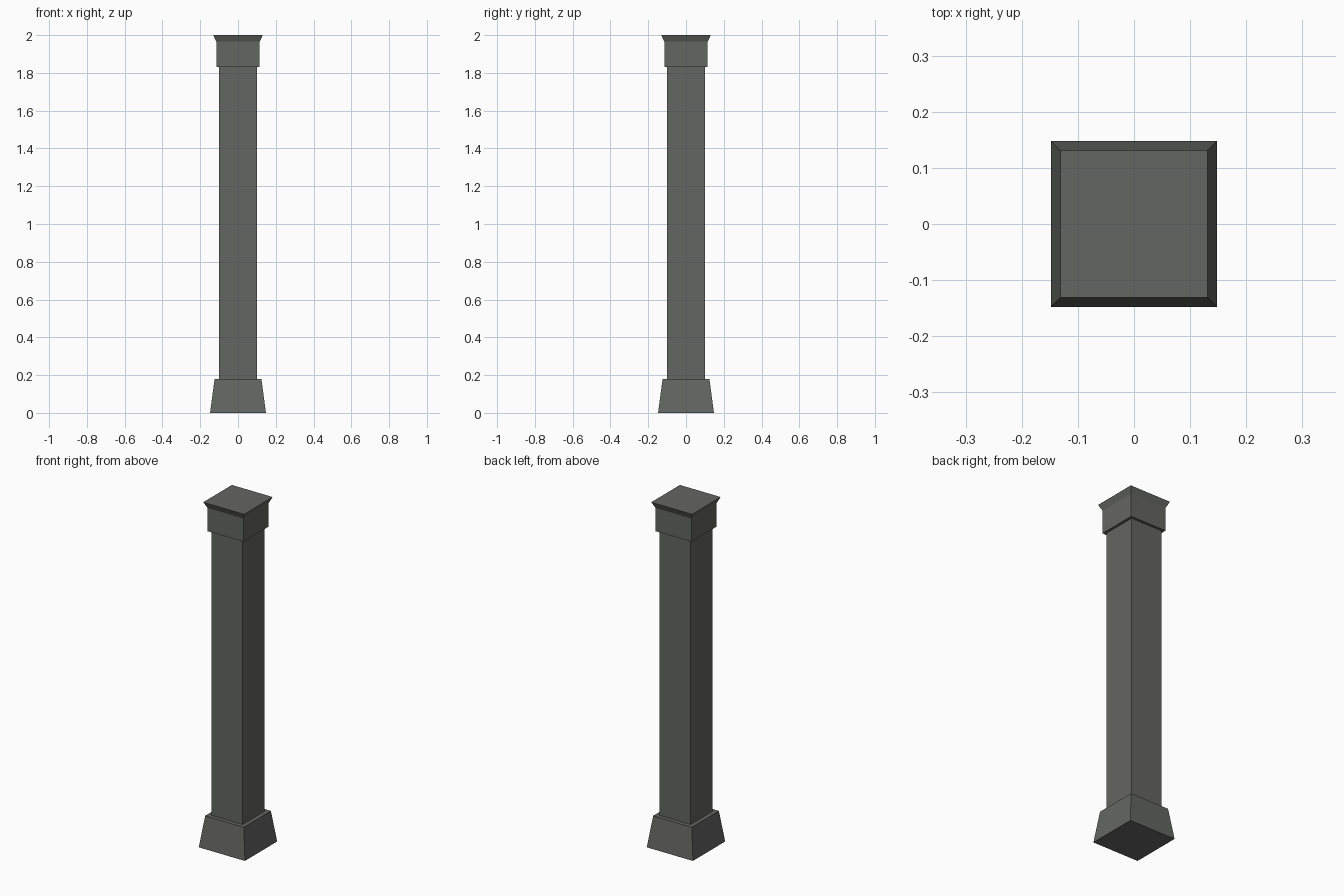
import bpy, bmesh

if "Cube" in bpy.data.objects:
    bpy.data.objects.remove(bpy.data.objects["Cube"])

# One dark stone colour
stone = bpy.data.materials.new("dark grey stone")
stone.diffuse_color = (0.127, 0.133, 0.122, 1.0)
stone.use_nodes = True
stone.node_tree.nodes["Principled BSDF"].inputs["Base Color"].default_value = stone.diffuse_color


def square_loft(name, profile):
    """Closed solid from square rings given as (half_width, z)."""
    bm = bmesh.new()
    rings = [[bm.verts.new((sx * h, sy * h, z))
              for sx, sy in ((-1, -1), (1, -1), (1, 1), (-1, 1))]
             for h, z in profile]
    for low, high in zip(rings, rings[1:]):
        for i in range(4):
            j = (i + 1) % 4
            bm.faces.new((low[i], low[j], high[j], high[i]))
    bm.faces.new(rings[0][::-1])
    bm.faces.new(rings[-1])
    bmesh.ops.recalc_face_normals(bm, faces=bm.faces)
    mesh = bpy.data.meshes.new(name)
    bm.to_mesh(mesh)
    bm.free()
    mesh.materials.append(stone)
    obj = bpy.data.objects.new(name, mesh)
    bpy.context.collection.objects.link(obj)
    return obj


# Tapered foot, straight shaft, capital with flared rim
square_loft("base", [(0.148, 0.0), (0.124, 0.18)])
square_loft("shaft", [(0.1, 0.18), (0.1, 1.83)])
square_loft("capital", [(0.115, 1.83), (0.115, 1.965), (0.131, 2.0)])
